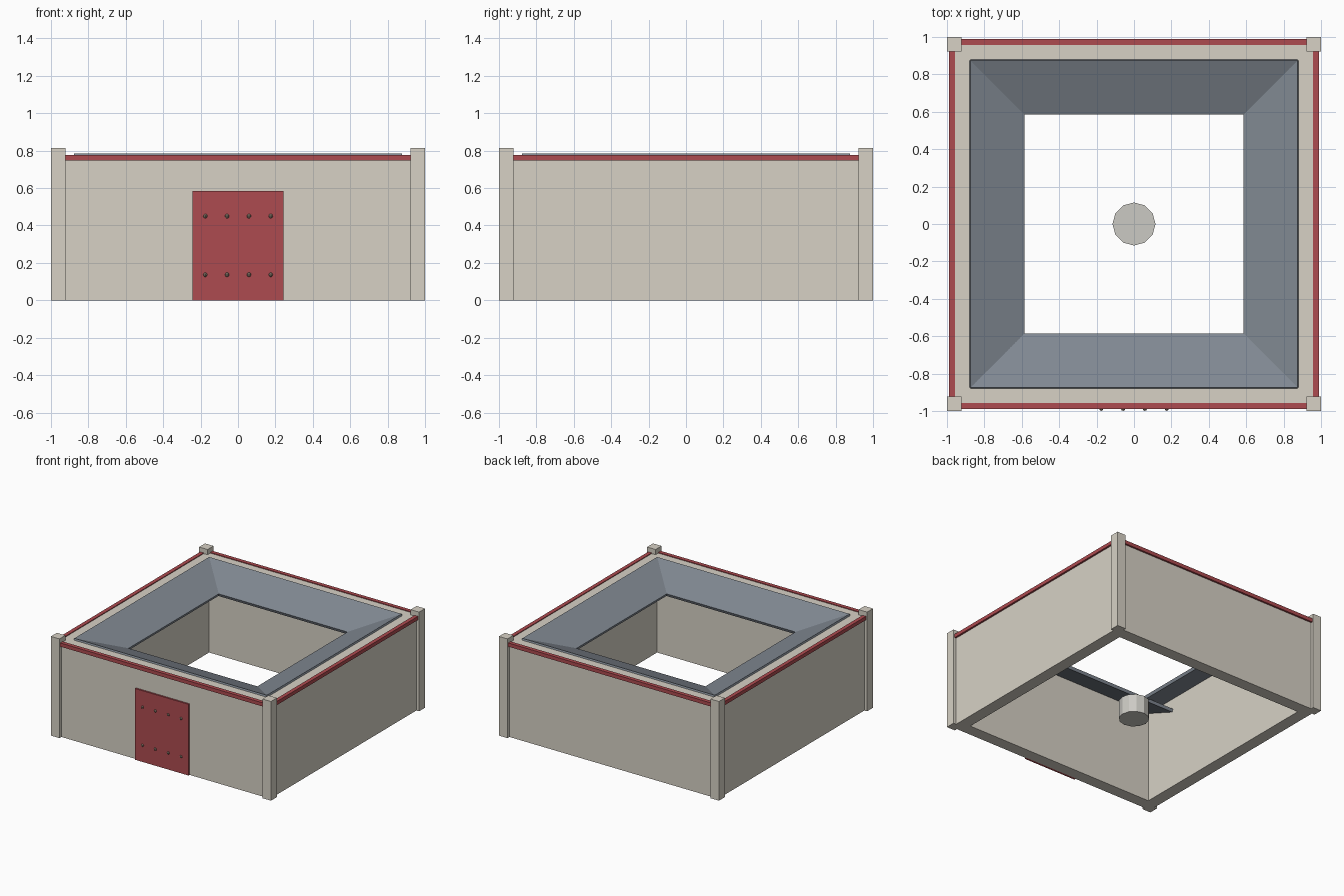
import bpy, math
from mathutils import Matrix, Vector

if "Cube" in bpy.data.objects:
    bpy.data.objects.remove(bpy.data.objects["Cube"])


def material(name, rgb):
    m = bpy.data.materials.new(name)
    m.diffuse_color = (*rgb, 1)
    m.use_nodes = True
    m.node_tree.nodes["Principled BSDF"].inputs["Base Color"].default_value = m.diffuse_color
    return m


PLASTER = material("plaster", (0.68, 0.64, 0.56))
RED = material("red_paint", (0.42, 0.07, 0.08))
SLATE = material("slate", (0.22, 0.25, 0.29))
STONE = material("stone", (0.60, 0.59, 0.55))
METAL = material("dark_metal", (0.22, 0.17, 0.13))


def finish(name, mat):
    ob = bpy.context.object
    ob.name = name
    ob.data.materials.append(mat)
    return ob


def box(name, lo, hi, mat):
    lo, hi = Vector(lo), Vector(hi)
    bpy.ops.mesh.primitive_cube_add(size=1)
    ob = finish(name, mat)
    ob.data.transform(Matrix.Translation((lo + hi) / 2) @ Matrix.Diagonal((*(hi - lo), 1)))
    return ob


OUT, INN, WALL_TOP = 0.975, 0.875, 0.772
sides = ("front", "right", "back", "left")

# Roof slab: rectangular board tilted down towards the courtyard
run, drop, thick = 0.29, 0.115, 0.025
width, tilt = math.hypot(run, drop), math.atan2(drop, run)

for i, side in enumerate(sides):
    turn = Matrix.Rotation(i * math.pi / 2, 4, 'Z')

    # Wall, butted end to end with the next one
    wall = box(side + "_wall", (-OUT, -OUT, 0), (INN, -INN, WALL_TOP), PLASTER)
    wall.data.transform(turn)

    # Red trim along the top of the wall
    trim = box(side + "_trim", (-0.925, -0.99, 0.748), (0.925, -0.958, 0.778), RED)
    trim.data.transform(turn)

    # Full-length slabs cross at the corners
    slab = box(side + "_roof", (-INN, 0, -thick), (INN, width, 0), SLATE)
    slab.data.transform(turn @ Matrix.Translation((0, -INN, 0.785))
                        @ Matrix.Rotation(-tilt, 4, 'X'))

    # Corner post
    post = box(side + "_corner_post", (-1, -1, 0), (-0.923, -0.923, 0.815), PLASTER)
    post.data.transform(turn)

# Door with two rows of studs
box("door", (-0.243, -0.989, 0), (0.243, -0.97, 0.585), RED)
for z in (0.137, 0.45):
    for k in range(4):
        bpy.ops.mesh.primitive_uv_sphere_add(segments=8, ring_count=6, radius=0.012,
                                             location=(-0.175 + k * 0.1167, -0.987, z))
        finish("door_stud", METAL)

# Courtyard well
bpy.ops.mesh.primitive_cylinder_add(vertices=12, radius=0.115, depth=0.15,
                                    location=(0, 0, 0.075))
finish("courtyard_well", STONE)
